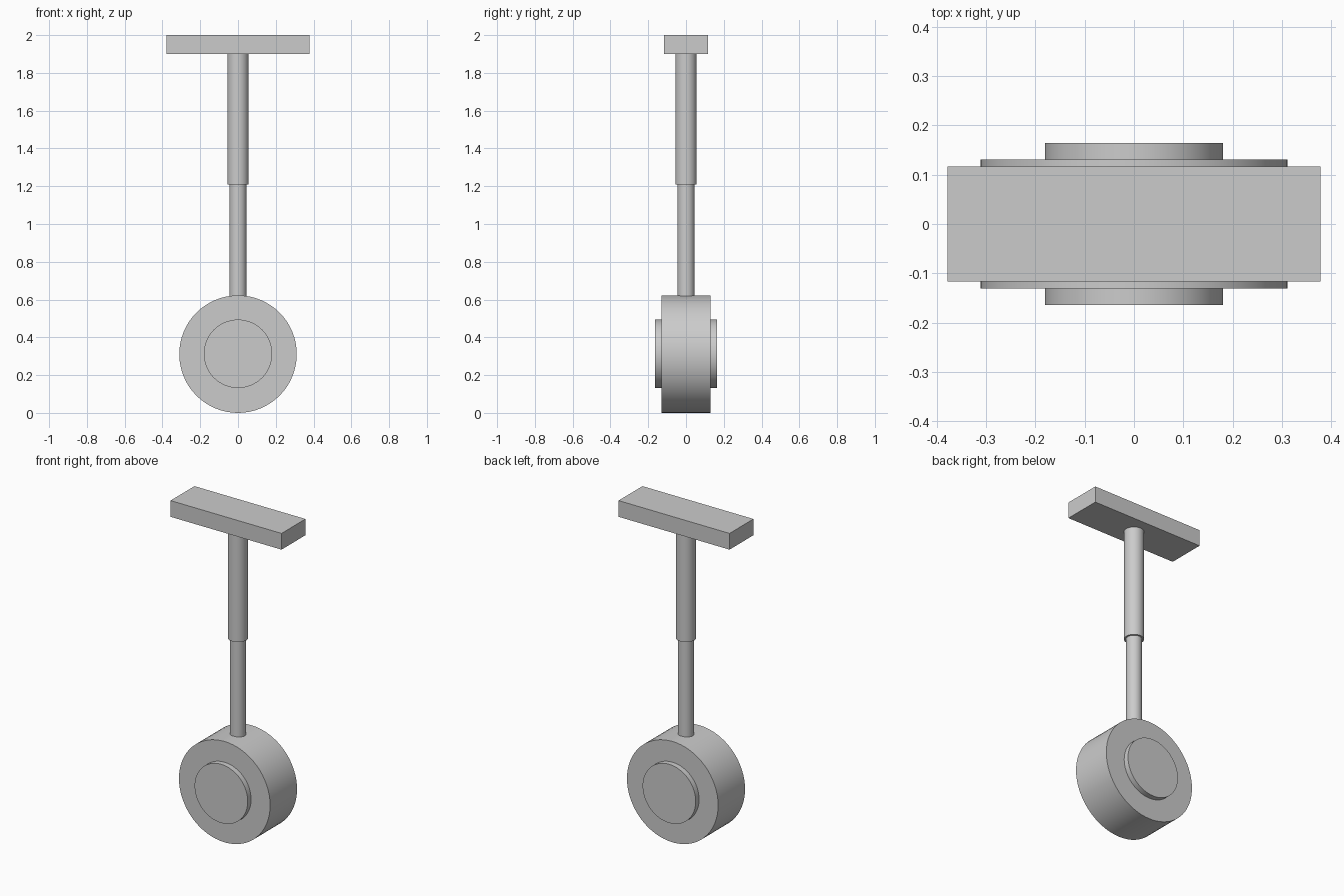
import bpy, math

if "Cube" in bpy.data.objects:
    bpy.data.objects.remove(bpy.data.objects["Cube"])

WHEEL_Z = 0.311


def cylinder(name, radius, length, centre, rotation=(0, 0, 0), sides=64):
    bpy.ops.mesh.primitive_cylinder_add(vertices=sides, radius=radius, depth=length,
                                        location=centre, rotation=rotation)
    obj = bpy.context.object
    obj.name = name
    bpy.ops.object.shade_smooth_by_angle(angle=math.radians(30))
    return obj


def strut(name, radius, bottom, top):
    return cylinder(name, radius, top - bottom, (0, 0, (bottom + top) / 2))


# Mounting plate
bpy.ops.mesh.primitive_cube_add(size=1, location=(0, 0, 1.95))
plate = bpy.context.object
plate.name = "mounting_plate"
plate.scale = (0.757, 0.233, 0.1)
bpy.ops.object.transform_apply(location=False, rotation=False, scale=True)

# Telescopic leg: outer sleeve and inner piston
strut("outer_sleeve", 0.056, 1.21, 1.9)
strut("inner_piston", 0.045, 0.615, 1.21)

# Wheel with its axle along y
side_on = (math.pi / 2, 0, 0)
cylinder("tyre", 0.311, 0.262, (0, 0, WHEEL_Z), side_on)
cylinder("hub", 0.181, 0.328, (0, 0, WHEEL_Z + 0.002), side_on)
